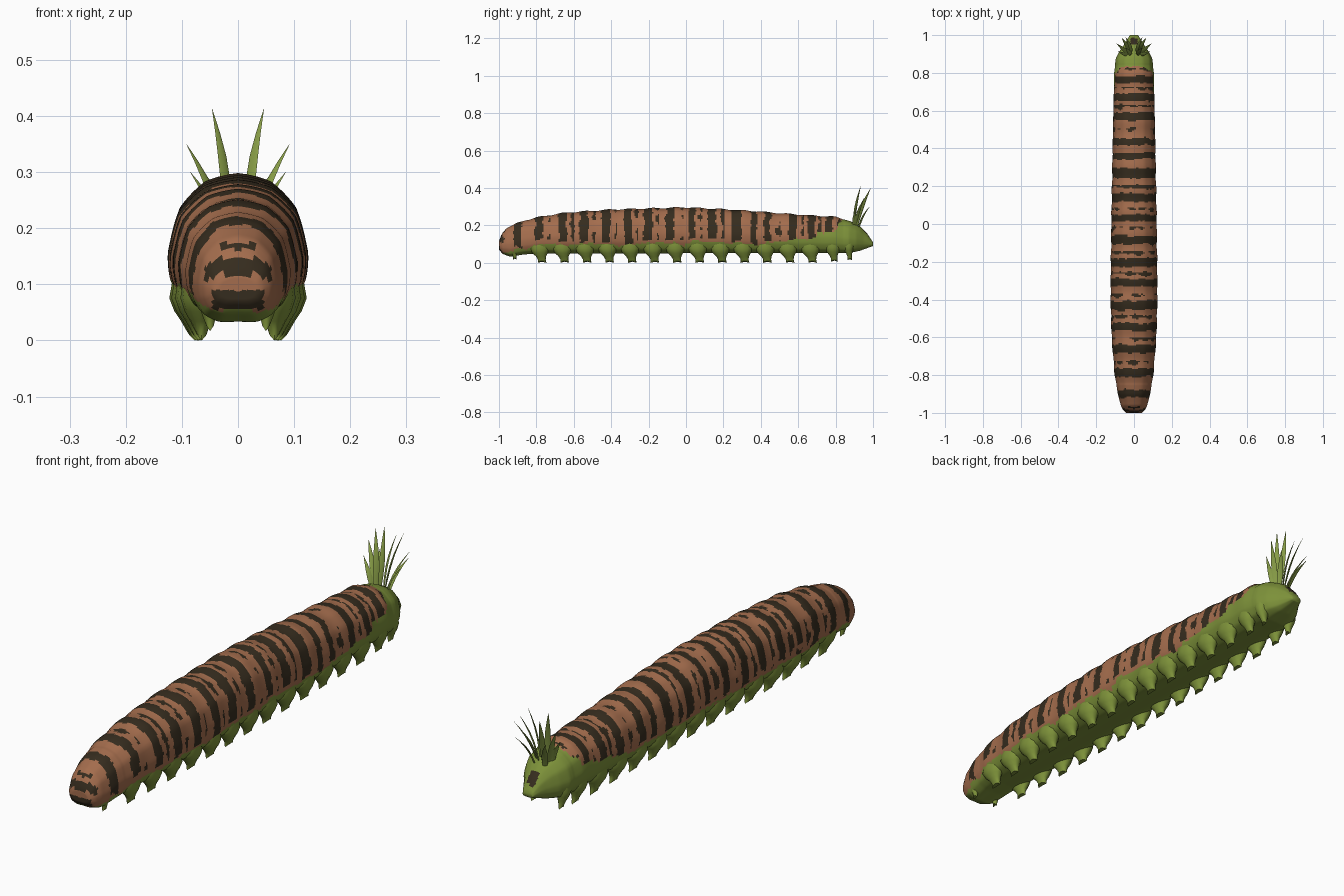
import bpy, bmesh, math
from mathutils import Vector, noise

if "Cube" in bpy.data.objects:
    bpy.data.objects.remove(bpy.data.objects["Cube"])


def material(name, rgb):
    m = bpy.data.materials.new(name)
    m.diffuse_color = (*rgb, 1)
    m.use_nodes = True
    m.node_tree.nodes["Principled BSDF"].inputs["Base Color"].default_value = m.diffuse_color
    return m


BROWN = material("brown skin", (0.37, 0.152, 0.074))
DARK = material("dark stripe", (0.036, 0.025, 0.013))
GREEN = material("leaf green", (0.205, 0.285, 0.042))
BLADE = material("blade green", (0.255, 0.35, 0.065))


def lerp(table, y):
    for (a, p), (b, q) in zip(table, table[1:]):
        if y <= b:
            t = max(0, (y - a) / (b - a))
            return p + (q - p) * t
    return table[-1][1]


def finish(bm, name, mats, angle=60):
    bmesh.ops.recalc_face_normals(bm, faces=bm.faces)
    me = bpy.data.meshes.new(name)
    bm.to_mesh(me)
    bm.free()
    for m in mats:
        me.materials.append(m)
    ob = bpy.data.objects.new(name, me)
    bpy.context.collection.objects.link(ob)
    bpy.ops.object.select_all(action='DESELECT')
    ob.select_set(True)
    bpy.context.view_layer.objects.active = ob
    bpy.ops.object.shade_smooth_by_angle(angle=math.radians(angle))
    return ob


# Body profiles along y: top, underside, half width, upper edge of the green
TOP = [(-1, .115), (-.985, .155), (-.96, .185), (-.9, .215), (-.8, .243), (-.65, .268), (-.4, .285),
       (0, .297), (.3, .281), (.6, .258), (.8, .246), (.88, .222), (.93, .195), (.97, .155), (1, .11)]
LOW = [(-1, .07), (-.98, .048), (-.94, .033), (-.87, .045), (-.8, .05), (.8, .054),
       (.87, .052), (.93, .065), (1, .09)]
WID = [(-1, .04), (-.985, .058), (-.96, .07), (-.9, .085), (-.8, .102), (-.6, .118), (-.4, .124),
       (.0, .120), (.4, .113), (.8, .104), (.87, .098), (.91, .08), (.95, .052), (1, .022)]
EDGE = [(-1, .05), (-.9, .078), (-.7, .1), (.45, .105), (.65, .135), (.8, .175), (.85, .25), (.88, .4)]
# Half cross-section (share of half width, share of height)
SECTION = [(0, 0), (.45, 0), (.8, .08), (.97, .25), (1, .45), (.85, .75), (.48, .94), (0, 1)]
# Stripes: centre and half thickness
STRIPES = [(-.90, .02), (-.785, .022), (-.73, .008), (-.66, .022), (-.605, .007), (-.545, .021),
           (-.49, .008), (-.43, .023), (-.375, .006), (-.31, .021), (-.26, .007), (-.205, .023),
           (-.15, .006), (-.085, .022), (-.02, .008), (.03, .018), (.08, .008), (.14, .023),
           (.2, .007), (.27, .026), (.36, .016), (.435, .018), (.5, .009), (.57, .022),
           (.625, .007), (.67, .02), (.72, .006), (.765, .018), (.82, .008)]
PITCH, FIRST = 0.1205, -0.78


def outline():
    pts = [Vector(p) for p in SECTION]
    full = pts + [Vector((-p.x, p.y)) for p in pts[-2:0:-1]]
    n, out = len(full), []
    for i in range(n):
        a, b, c, d = (full[(i + k) % n] for k in (-1, 0, 1, 2))
        for s in range(5):
            t = s / 5
            curve = (b * 2 + (c - a) * t + (a * 2 - b * 5 + c * 4 - d) * t * t
                     + (b * 3 - a - c * 3 + d) * t ** 3) / 2
            out.append(curve.lerp(b.lerp(c, t), 0.4))
    return out


def body_colour(c):
    wob = noise.noise(Vector((c.x * 22, c.y * 12, c.z * 22)))
    fine = noise.noise(Vector((c.x * 45, c.y * 40, c.z * 45 + 7)))
    ax = abs(c.x)
    # dark bars on the front end
    if c.y < -.94:
        if .055 < c.z < .09 and ax < .045:
            return 1
        if abs(c.z - .136 + 5 * ax * ax) < .015 and ax < .06:
            return 1
        if abs(c.z - .168) < .006 and ax < .03:
            return 1
    if c.z < lerp(EDGE, c.y) + .02 * wob + .012 * fine:
        # dark mark on top of the green end
        return 1 if c.y > .95 and ax < .02 and c.z > .135 + .01 * fine else 2
    y = c.y + .010 * wob + .006 * fine
    for s, h in STRIPES:
        fade = 1 if h > .012 else .75 + wob * 2.5
        if abs(y - s) < h * fade and c.z > .115 + .04 * wob - (.03 if y < -.85 else 0):
            return 1
    return 0


# Segmented body
bm = bmesh.new()
ring_shape = outline()
rings = []
COUNT = 320
for i in range(COUNT + 1):
    y = -1 + 2 * i / COUNT
    bulge = 0.012 * math.cos(2 * math.pi * (y - FIRST) / PITCH) * (1 if abs(y) < .85 else 0.3)
    lo, hi = lerp(LOW, y), lerp(TOP, y)
    hi += (hi - lo) * bulge
    w = lerp(WID, y) * (1 + bulge)
    rings.append([bm.verts.new((u * w, y, lo + v * (hi - lo))) for u, v in ring_shape])
# shrinking rings that close the blunt front end
nose = [v.co.copy() for v in rings[0]]
mid = Vector((0, -1, .092))
for s in (.8, .6, .4, .2):
    rings.insert(0, [bm.verts.new(mid.lerp(p, s)) for p in nose])
n = len(ring_shape)
for a, b in zip(rings, rings[1:]):
    for k in range(n):
        f = bm.faces.new((a[k], a[(k + 1) % n], b[(k + 1) % n], b[k]))
        f.material_index = body_colour(f.calc_center_median())
for ring, m in ((rings[0], 0), (rings[-1], 2)):
    bm.faces.new(ring).material_index = m
finish(bm, "caterpillar_body", [BROWN, DARK, GREEN], 80)


# Stubby feet, flaring into the belly: x, y shift, z, radius x, radius y
def foot(bm, y, side, size):
    path = [(.078, -.004, .105, .038, .058), (.083, -.002, .075, .038, .054), (.082, 0, .052, .030, .041),
            (.079, .005, .034, .021, .027), (.077, .009, .018, .014, .021), (.076, .011, .003, .010, .023)]
    loops = []
    wide = lerp(WID, y) / .122
    for x, dy, z, rx, ry in path:
        tip = z < .01
        loops.append([bm.verts.new((side * wide * (x + rx * math.cos(t)), y + (dy + ry * math.sin(t)) * size,
                                    z + (1 - size) * .03 + (.010 * abs(math.cos(t)) - .003 if tip else 0)))
                      for t in (2 * math.pi * k / 12 for k in range(12))])
    for a, b in zip(loops, loops[1:]):
        for k in range(12):
            bm.faces.new((a[k], a[(k + 1) % 12], b[(k + 1) % 12], b[k]))
    bm.faces.new(loops[0])
    bm.faces.new(loops[-1])


bm = bmesh.new()
for side in (-1, 1):
    foot(bm, -.92, side, .45)
    for i in range(13):
        foot(bm, FIRST + i * PITCH, side, 1)
    foot(bm, .785, side, .8)
    foot(bm, .87, side, .55)
finish(bm, "feet", [GREEN])

# Tuft of grass-like blades: base, tip, half width, facing angle
BLADES = [((.016, .895, .19), (.046, .935, .412), .012, -40), ((.012, .91, .19), (.044, .988, .40), .012, -60),
          ((.022, .90, .18), (.092, .955, .35), .012, -50), ((.022, .92, .18), (.065, .985, .305), .012, -30),
          ((.030, .895, .18), (.085, .915, .30), .010, -50)]
bm = bmesh.new()
for side in (-1, 1):
    for base, tip, w, turn in BLADES:
        p, q = Vector(base), Vector(tip)
        d = (q - p).normalized()
        across = Vector((math.cos(math.radians(turn)), math.sin(math.radians(turn)), 0))
        across = (across - d * across.dot(d)).normalized()
        thick = d.cross(across)
        prev = None
        for s in range(6):
            t = s / 5
            c = p.lerp(q, t) + Vector((-.006, -.006, .006)) * math.sin(math.pi * t)
            r = w * (0.6 + 1.6 * t * (1 - t)) * (1 - t ** 3) + .0004
            ring = []
            for ox, oy in ((1, 0), (0, .3), (-1, 0), (0, -.3)):
                v = c + across * ox * r + thick * oy * r
                ring.append(bm.verts.new((side * v.x, v.y, v.z)))
            if prev:
                for k in range(4):
                    bm.faces.new((prev[k], prev[(k + 1) % 4], ring[(k + 1) % 4], ring[k]))
            else:
                bm.faces.new(ring)
            prev = ring
        bm.faces.new(prev)
finish(bm, "leaf_tuft", [BLADE], 40)
